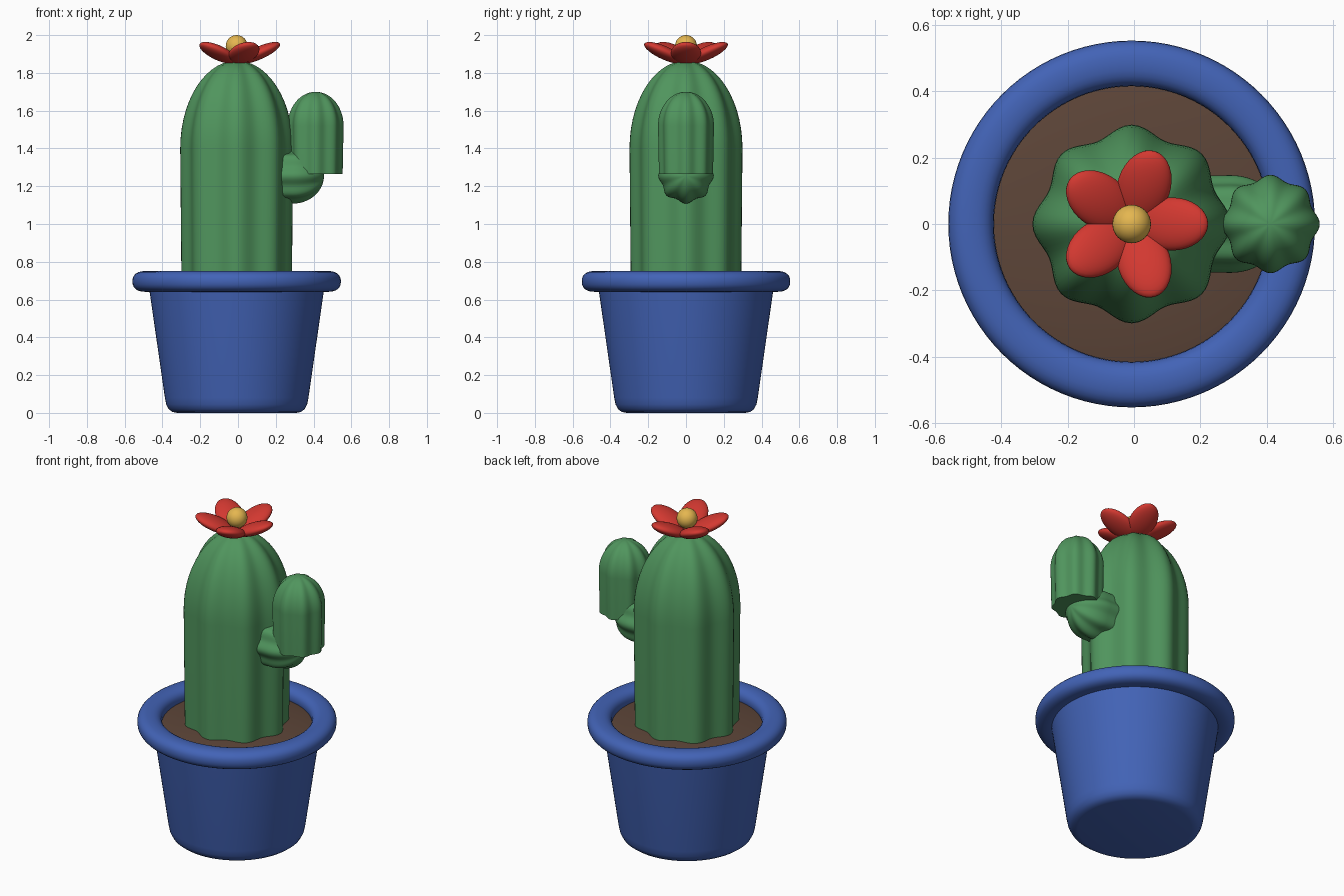
import bpy, bmesh, math
from mathutils import Matrix, Vector

if "Cube" in bpy.data.objects:
    bpy.data.objects.remove(bpy.data.objects["Cube"])

CX = -0.007  # centre line of pot and stem


def material(name, rgb):
    m = bpy.data.materials.new(name)
    m.diffuse_color = (*rgb, 1)
    m.use_nodes = True
    m.node_tree.nodes["Principled BSDF"].inputs["Base Color"].default_value = m.diffuse_color
    return m


GREEN = material("cactus_green", (0.08, 0.30, 0.11))
BLUE = material("pot_blue", (0.055, 0.125, 0.47))
BROWN = material("soil_brown", (0.11, 0.06, 0.04))
RED = material("petal_red", (0.65, 0.04, 0.03))
YELLOW = material("flower_yellow", (0.78, 0.47, 0.08))


def finish(name, bm, mat, matrix):
    bmesh.ops.recalc_face_normals(bm, faces=bm.faces)
    me = bpy.data.meshes.new(name)
    bm.to_mesh(me)
    bm.free()
    ob = bpy.data.objects.new(name, me)
    bpy.context.collection.objects.link(ob)
    me.materials.append(mat)
    ob.matrix_world = matrix
    bpy.context.view_layer.objects.active = ob
    ob.select_set(True)
    bpy.ops.object.shade_smooth_by_angle(angle=math.radians(40))
    ob.select_set(False)
    return ob


def lathe(name, profile, mat, matrix, ribs=0, depth=0.0, n=96, closed=False):
    """Spin (radius, z) points about z, with optional ribs."""
    bm = bmesh.new()
    rings = []
    for r, z in profile:
        if r < 1e-5:
            rings.append([bm.verts.new((0, 0, z))] * n)
            continue
        ring = []
        for i in range(n):
            a = 2 * math.pi * i / n
            rr = r * (1 + depth * (math.cos(ribs * a) - 1))
            ring.append(bm.verts.new((rr * math.cos(a), rr * math.sin(a), z)))
        rings.append(ring)
    pairs = list(zip(rings, rings[1:]))
    if closed:
        pairs.append((rings[-1], rings[0]))
    for lo, hi in pairs:
        for i in range(n):
            j = (i + 1) % n
            bm.faces.new(list(dict.fromkeys((lo[i], lo[j], hi[j], hi[i]))))
    return finish(name, bm, mat, matrix)


def ribbed_column(name, r0, r1, z0, z1, z2, matrix):
    """Ribbed cactus limb: straight from z0 to z1, domed up to z2."""
    profile = [(0, z0), (r0, z0), (r1, z1)]
    for k in range(1, 15):
        t = math.pi / 2 * k / 14
        profile.append((r1 * math.cos(t), z1 + (z2 - z1) * math.sin(t)))
    return lathe(name, profile, GREEN, matrix, ribs=8, depth=0.05)


def ball(name, scale, mat, matrix):
    bm = bmesh.new()
    bmesh.ops.create_uvsphere(bm, u_segments=32, v_segments=16, radius=1)
    bmesh.ops.scale(bm, vec=Vector(scale), verts=bm.verts)
    return finish(name, bm, mat, matrix)


centre = Matrix.Translation((CX, 0, 0))

# Pot body with rounded foot
lathe("pot", [(0, 0), (0.315, 0), (0.34, 0.005), (0.36, 0.02), (0.373, 0.045),
              (0.38, 0.08), (0.468, 0.69), (0.43, 0.69), (0.42, 0.60), (0, 0.60)],
      BLUE, centre)

# Rounded rim
rim = [(0.4835 + 0.0685 * math.copysign(abs(math.cos(t)) ** 0.85, math.cos(t)),
        0.696 + 0.055 * math.copysign(abs(math.sin(t)) ** 0.85, math.sin(t)))
       for t in (2 * math.pi * k / 24 for k in range(24))]
lathe("pot_rim", rim, BLUE, centre, closed=True)

# Gently domed soil
lathe("soil", [(0, 0.61), (0.43, 0.61), (0.43, 0.68), (0.37, 0.692),
               (0.25, 0.703), (0.12, 0.709), (0, 0.71)], BROWN, centre)

# Stem and bent arm
ribbed_column("stem", 0.292, 0.299, 0.65, 1.40, 1.865, centre)
ribbed_column("arm_elbow", 0.144, 0.147, 0.15, 0.29, 0.455,
              Matrix.Translation((0, 0, 1.255)) @ Matrix.Rotation(math.pi / 2, 4, 'Y'))
ribbed_column("arm_upright", 0.143, 0.148, 1.265, 1.52, 1.70,
              Matrix.Translation((0.411, 0, 0)))

# Flower: five tilted petals around a round middle
for i in range(5):
    place = (Matrix.Translation((CX, 0, 1.906)) @ Matrix.Rotation(math.tau * i / 5, 4, 'Z')
             @ Matrix.Translation((0.12, 0, 0)) @ Matrix.Rotation(math.radians(-24), 4, 'Y'))
    ball(f"petal_{i + 1}", (0.12, 0.08, 0.034), RED, place)
ball("flower_middle", (0.058, 0.058, 0.058), YELLOW, Matrix.Translation((CX, 0, 1.942)))
